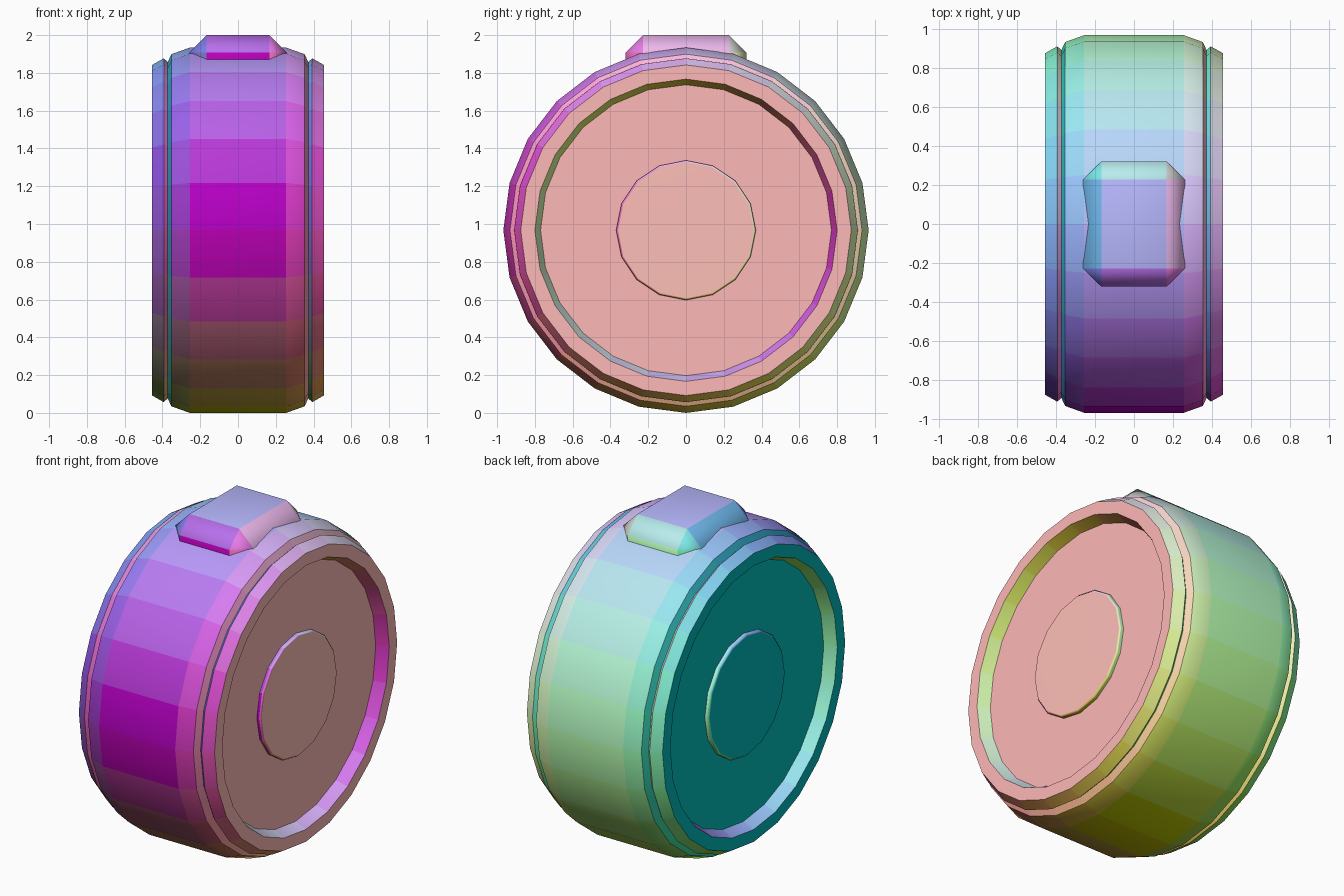
import bpy, bmesh
from math import sin, cos, pi, radians

if "Cube" in bpy.data.objects:
    bpy.data.objects.remove(bpy.data.objects["Cube"])

CENTRE_Z = 0.967
palette = {}


def tint(normal):
    """Material whose colour follows the facing direction: x red, y green, z blue."""
    key = tuple(round((c + 1) / 2 / 0.04) * 0.04 for c in normal)
    if key not in palette:
        palette[key] = bpy.data.materials.new("facing_tint")
        palette[key].diffuse_color = (*[min(c, 1) for c in key], 1)
    return palette[key]


def finish(bm, name, angle=35):
    bmesh.ops.recalc_face_normals(bm, faces=bm.faces)
    mesh = bpy.data.meshes.new(name)
    bm.to_mesh(mesh)
    bm.free()
    ob = bpy.data.objects.new(name, mesh)
    bpy.context.collection.objects.link(ob)
    # Colour each face by the way it points
    slots = {}
    for f in mesh.polygons:
        mat = tint(f.normal)
        if mat.name not in slots:
            slots[mat.name] = len(slots)
            mesh.materials.append(mat)
        f.material_index = slots[mat.name]
    bpy.ops.object.select_all(action='DESELECT')
    ob.select_set(True)
    bpy.context.view_layer.objects.active = ob
    bpy.ops.object.shade_smooth_by_angle(angle=radians(angle))
    # Keep the large faces flat and let the bevels take the blend
    wn = ob.modifiers.new("weighted_normals", 'WEIGHTED_NORMAL')
    wn.keep_sharp = True
    return ob


def lathe_x(name, profile, sides, angle=35):
    """Revolve (x, radius) points around the horizontal x axis, capping both ends."""
    bm = bmesh.new()
    rings = [[bm.verts.new((x, r * sin(2 * pi * i / sides),
                            CENTRE_Z + r * cos(2 * pi * i / sides)))
              for i in range(sides)] for x, r in profile]
    for a, b in zip(rings, rings[1:]):
        for i in range(sides):
            j = (i + 1) % sides
            bm.faces.new((a[i], a[j], b[j], b[i]))
    bm.faces.new(rings[0])
    bm.faces.new(rings[-1])
    return finish(bm, name, angle)


def mirrored(half):
    return [(-x, r) for x, r in half] + half[::-1]


# Drum with chamfered shoulders, side grooves, raised rims and recessed panels
half = [(0.385, 0.77), (0.455, 0.80), (0.455, 0.875), (0.393, 0.91),
        (0.372, 0.89), (0.353, 0.932), (0.255, 0.967)]
lathe_x("drum_body", mirrored(half), 24)

# Raised hub discs on both side panels
lathe_x("hub_discs", mirrored([(0.41, 0.36), (0.40, 0.37)]), 16, 50)

# Bevelled block on top
bm = bmesh.new()
bmesh.ops.create_cube(bm, size=1)
for v in bm.verts:
    v.co = (v.co.x * 0.52, v.co.y * 0.64, 1.85 + v.co.z * 0.30)
bmesh.ops.bevel(bm, geom=bm.edges[:], offset=0.093, segments=1,
                affect='EDGES', profile=0.5)
finish(bm, "top_block", 46)

for m in bpy.data.materials:
    if m.users and not m.is_grease_pencil:
        m.use_nodes = True
        m.node_tree.nodes["Principled BSDF"].inputs["Base Color"].default_value = m.diffuse_color
